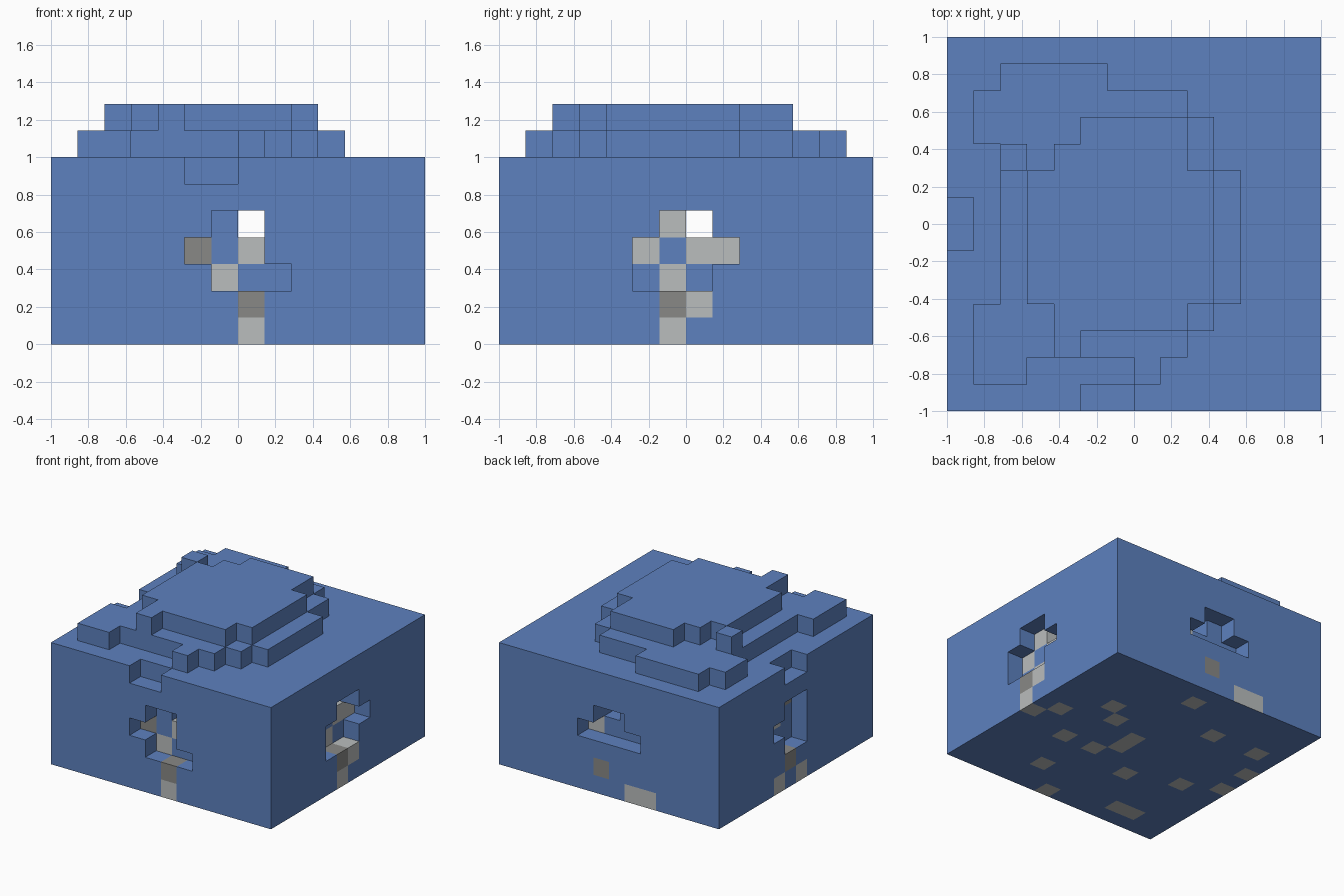
import bpy, bmesh
from mathutils import Vector

cube = bpy.data.objects.get("Cube")
if cube:
    bpy.data.objects.remove(cube, do_unlink=True)

N = 14          # cells along each side
U = 2 / N       # cell size


def material(name, rgb):
    m = bpy.data.materials.new(name)
    m.use_nodes = True
    m.diffuse_color = (*rgb, 1)
    m.node_tree.nodes["Principled BSDF"].inputs["Base Color"].default_value = (*rgb, 1)
    return m


MATS = [material("blue", (0.11, 0.22, 0.52)),
        material("light_grey", (0.49, 0.51, 0.51)),
        material("dark_grey", (0.25, 0.25, 0.24))]
LIGHT, DARK = 1, 2


def cell_object(name, cells, colour=lambda c, n: 0):
    """Skin a set of grid cells with outward square faces."""
    bm = bmesh.new()
    verts = {}
    for c in sorted(cells):
        for axis in range(3):
            for side in (0, 1):
                n = [0, 0, 0]
                n[axis] = 2 * side - 1
                if tuple(a + b for a, b in zip(c, n)) in cells:
                    continue
                a, b = (axis + 1) % 3, (axis + 2) % 3
                ring = []
                for i, j in ((0, 0), (1, 0), (1, 1), (0, 1)):
                    p = list(c)
                    p[axis] += side
                    p[a] += i
                    p[b] += j
                    p = tuple(p)
                    if p not in verts:
                        verts[p] = bm.verts.new(Vector(p) * U - Vector((1, 1, 0)))
                    ring.append(verts[p])
                face = bm.faces.new(ring if side else ring[::-1])
                face.material_index = colour(c, n)
    mesh = bpy.data.meshes.new(name)
    bm.to_mesh(mesh)
    bm.free()
    for m in MATS:
        mesh.materials.append(m)
    obj = bpy.data.objects.new(name, mesh)
    bpy.context.collection.objects.link(obj)
    return obj


# Openings on each side, as height row: cells along the face
FRONT = {4: (6, 7), 3: (5, 6, 7), 2: (6, 7, 8)}
RIGHT = {4: (6, 7), 3: (5, 6, 7, 8), 2: (5, 6, 7)}
LEFT = {4: (6, 7), 3: (6, 7, 8), 2: (6, 7)}
BACK = {4: (6, 7), 3: (5, 6, 7, 8)}

block = {(x, y, z) for x in range(N) for y in range(N) for z in range(7)}
for opening, place in ((FRONT, lambda i, z: (i, 0, z)), (BACK, lambda i, z: (i, N - 1, z)),
                       (LEFT, lambda i, z: (0, i, z)), (RIGHT, lambda i, z: (N - 1, i, z))):
    block -= {place(i, z) for z, row in opening.items() for i in row}

# Crossing tunnels, and notches in the top edge
block -= {(7, i, 4) for i in range(N)} | {(i, 7, 4) for i in range(N)}
block -= {(5, 0, 6), (6, 0, 6), (0, 6, 6), (0, 7, 6)}

# Grey stones showing on the underside
UNDERSIDE = {(13, 6), (12, 7), (10, 9), (9, 8), (10, 5), (8, 5), (7, 6), (7, 7),
             (9, 2), (5, 4), (7, 0), (2, 1), (3, 1), (7, 12), (4, 10), (1, 10),
             (0, 8), (0, 6), (2, 5)}
# Grey stones in the walls and inside the openings
LIGHT_CELLS = {(7, 1, 3), (6, 1, 2), (7, 1, 1), (13, 7, 1), (12, 6, 4), (12, 5, 3),
               (12, 7, 3), (12, 8, 3), (12, 6, 2), (12, 6, 1), (8, 12, 3), (7, 12, 2),
               (1, 7, 3)}
DARK_CELLS = {(7, 0, 1), (5, 1, 3), (13, 6, 1), (0, 7, 1), (7, 13, 1), (1, 6, 4)}
BACK_STONES = {(4, 13, 0), (5, 13, 0)}


def stone_colour(c, n):
    if c in DARK_CELLS:
        return DARK
    if c in LIGHT_CELLS or (c[2] == 0 and c[:2] in UNDERSIDE):
        return LIGHT
    if c in BACK_STONES and n[1] > 0:
        return LIGHT
    return 0


cell_object("main_block", block, stone_colour)


# Stepped caps, as rows: y row, first x cell, end x cell
def cap(name, z, rows):
    cell_object(name, {(x, y, z) for y, a, b in rows for x in range(a, b)})


MIDDLE = range(4, 9)
cap("lower_cap", 7, [(1, 1, 3), (1, 7, 8), (2, 1, 9), (3, 1, 10),
                     *((y, 2, 11) for y in MIDDLE),
                     (9, 2, 10), (10, 1, 10), (11, 1, 9), (12, 2, 6)])
cap("upper_cap", 8, [(2, 4, 5), (3, 4, 9),
                     *((y, 3, 10) for y in MIDDLE),
                     (9, 2, 3), (9, 4, 9), (10, 5, 9)])
